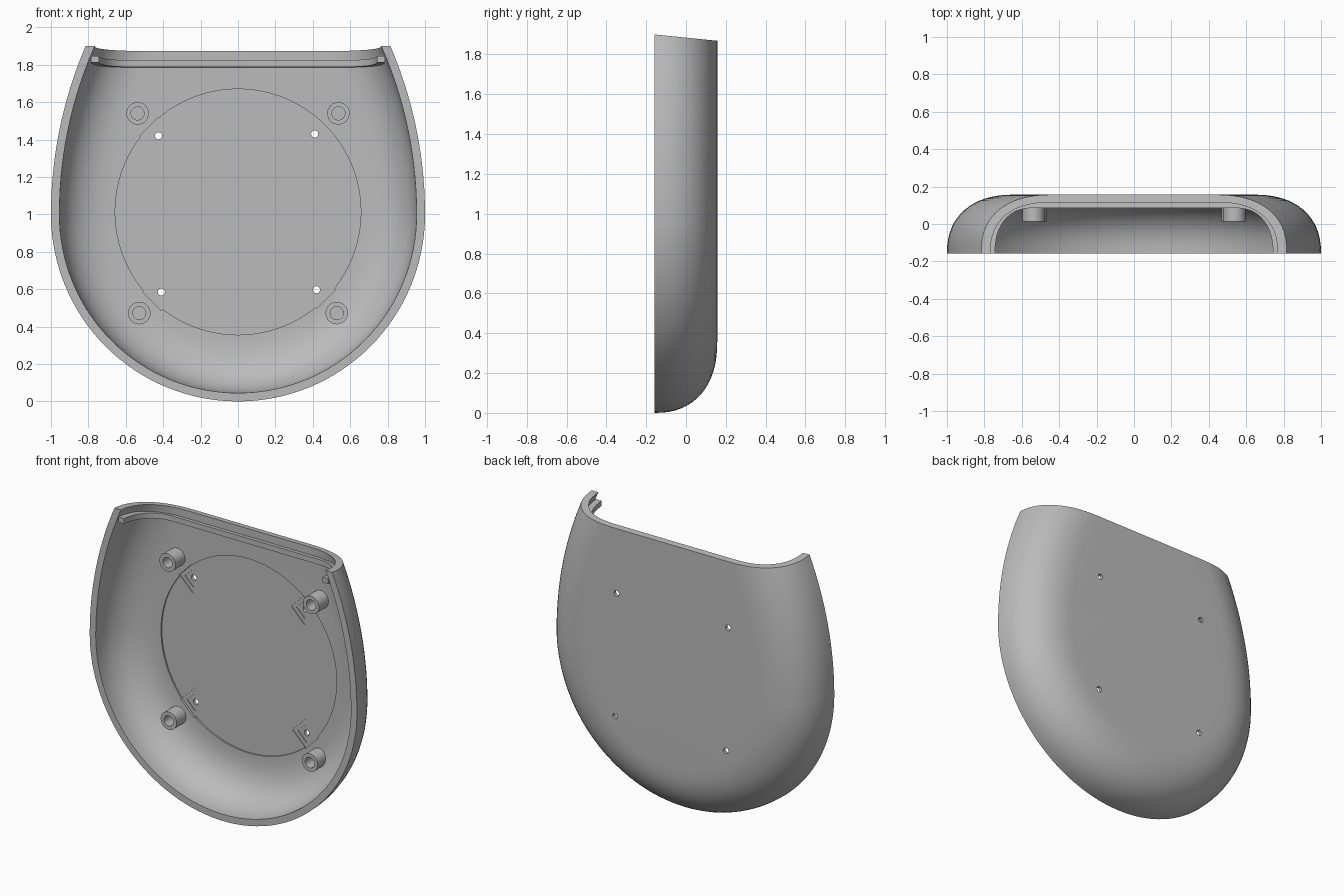
import bpy, bmesh, math
from mathutils import Matrix, Vector

if "Cube" in bpy.data.objects:
    bpy.data.objects.remove(bpy.data.objects["Cube"])

FRONT, BACK, FLOOR = -0.157, 0.157, 0.115
grey = bpy.data.materials.new("light grey")
grey.diffuse_color = (0.5, 0.5, 0.5, 1)
grey.use_nodes = True
grey.node_tree.nodes["Principled BSDF"].inputs["Base Color"].default_value = grey.diffuse_color


def finish(name, bm, smooth=True):
    bmesh.ops.recalc_face_normals(bm, faces=bm.faces)
    me = bpy.data.meshes.new(name)
    bm.to_mesh(me)
    bm.free()
    me.materials.append(grey)
    ob = bpy.data.objects.new(name, me)
    bpy.context.collection.objects.link(ob)
    if smooth:
        shade(ob)
    return ob


def shade(ob):
    bpy.ops.object.select_all(action='DESELECT')
    ob.select_set(True)
    bpy.context.view_layer.objects.active = ob
    bpy.ops.object.shade_smooth_by_angle(angle=math.radians(30))


def corner(width, depth, steps=16, n=2.3):
    """Rounded wall-to-back profile as (inward offset, y) pairs."""
    out = []
    for i in range(steps + 1):
        t = math.pi / 2 * i / steps
        c, s = max(math.cos(t), 0), math.sin(t)
        out.append((width * (1 - c ** (2 / n)), FRONT + depth * s ** (2 / n)))
    return out


def bridge(bm, a, b):
    for i in range(len(a) - 1):
        bm.faces.new((a[i], a[i + 1], b[i + 1], b[i]))


# Outline: half circle below, wide side arcs above, stored as point + normal
R = 2.28
side_end = math.asin(1.25 / R)
right = []
for i in range(1, 33):
    a = -math.pi / 2 + math.pi / 2 * i / 32
    right.append((math.cos(a), 1 + math.sin(a), math.cos(a), math.sin(a)))
for i in range(1, 21):
    a = side_end * i / 20
    right.append((1 - R + R * math.cos(a), 1 + R * math.sin(a), math.cos(a), math.sin(a)))
outline = [(-x, z, -u, w) for x, z, u, w in reversed(right)] + [(0, 0, 0, -1)] + right

# Shell: outer and inner skins joined at the front rim
bm = bmesh.new()


def skin(profile, start):
    rings = [[bm.verts.new((x - u * (start + d), y, z - w * (start + d)))
              for x, z, u, w in outline] for d, y in profile]
    for a, b in zip(rings, rings[1:]):
        bridge(bm, a, b)
    bm.faces.new(rings[-1])
    return rings[0]


bridge(bm, skin(corner(0.36, BACK - FRONT), 0), skin(corner(0.30, FLOOR - FRONT), 0.045))
# Sloped top cut, closed with one flat face
cut = bmesh.ops.bisect_plane(bm, geom=bm.verts[:] + bm.edges[:] + bm.faces[:],
                             plane_co=(0, FRONT, 1.9), plane_no=Vector((0, 0.1, 1)).normalized(),
                             clear_outer=True)
bmesh.ops.edgeloop_fill(bm, edges=[e for e in bm.edges if e.is_boundary])
shell = finish("shell", bm, False)


def prism(name, x, z, radius, y0, y1, sides, turn=0.0):
    """Prism along y, used for cutting."""
    b = bmesh.new()
    m = (Matrix.Translation((x, (y0 + y1) / 2, z)) @ Matrix.Rotation(turn, 4, 'Y')
         @ Matrix.Rotation(math.pi / 2, 4, 'X'))
    bmesh.ops.create_cone(b, cap_ends=True, segments=sides, radius1=radius, radius2=radius,
                          depth=y1 - y0, matrix=m)
    return finish(name, b, False)


# Shallow round recess, stepped square pockets and screw holes
cutters = [prism("recess_cutter", 0, 1.013, 0.657, 0.0, FLOOR + 0.010, 96)]
for x, z in ((-0.425, 1.42), (0.41, 1.43), (-0.41, 0.585), (0.42, 0.597)):
    cutters += [prism("pocket_cutter", x, z, 0.1, 0.0, FLOOR + 0.015, 4),
                prism("inner_pocket_cutter", x, z, 0.062, 0.0, FLOOR + 0.020, 4),
                prism("hole_cutter", x, z, 0.019, 0.0, 0.3, 20)]
    # square prisms are turned so their sides lie diagonal to the shell
for c in cutters:
    c.hide_render = True
    mod = shell.modifiers.new("cut", 'BOOLEAN')
    mod.operation, mod.solver, mod.object = 'DIFFERENCE', 'EXACT', c
    bpy.context.view_layer.objects.active = shell
    bpy.ops.object.modifier_apply(modifier=mod.name)
for c in cutters:
    bpy.data.objects.remove(c)
shade(shell)

# Screw bosses with blind bores
for i, (x, z) in enumerate(((-0.537, 1.54), (0.537, 1.54), (-0.528, 0.472), (0.528, 0.472))):
    bm = bmesh.new()
    rings = []
    for r, y in ((0.06, 0.128), (0.06, 0.013), (0.035, 0.013), (0.035, 0.10)):
        ring = [bm.verts.new((x + r * math.cos(k * math.tau / 32), y,
                              z + r * math.sin(k * math.tau / 32))) for k in range(32)]
        rings.append(ring)
    for a, b in zip(rings, rings[1:]):
        bridge(bm, a + a[:1], b + b[:1])
    bm.faces.new(rings[0])
    bm.faces.new(rings[-1])
    finish(f"screw_boss_{i + 1}", bm)

# Lip rib following the inside of the top edge
bm = bmesh.new()


def lip_path(half, width, depth):
    pts = [(half - d, y) for d, y in corner(width, depth)]
    return pts + [(-x, y) for x, y in reversed(pts)]


sections = []
for (xo, yo), (xi, yi) in zip(lip_path(0.785, 0.24, 0.277), lip_path(0.743, 0.20, 0.242)):
    sec = []
    for x, y, h in ((xo, yo, 0), (xi, yi, 0), (xi, yi, 0.036), (xo, yo, 0.036)):
        sec.append(bm.verts.new((x, y, 1.812 - 0.1 * (y - FRONT) + h)))
    sections.append(sec)
for a, b in zip(sections, sections[1:]):
    bridge(bm, a + a[:1], b + b[:1])
bm.faces.new(sections[0])
bm.faces.new(sections[-1])
finish("top_lip_rib", bm)
